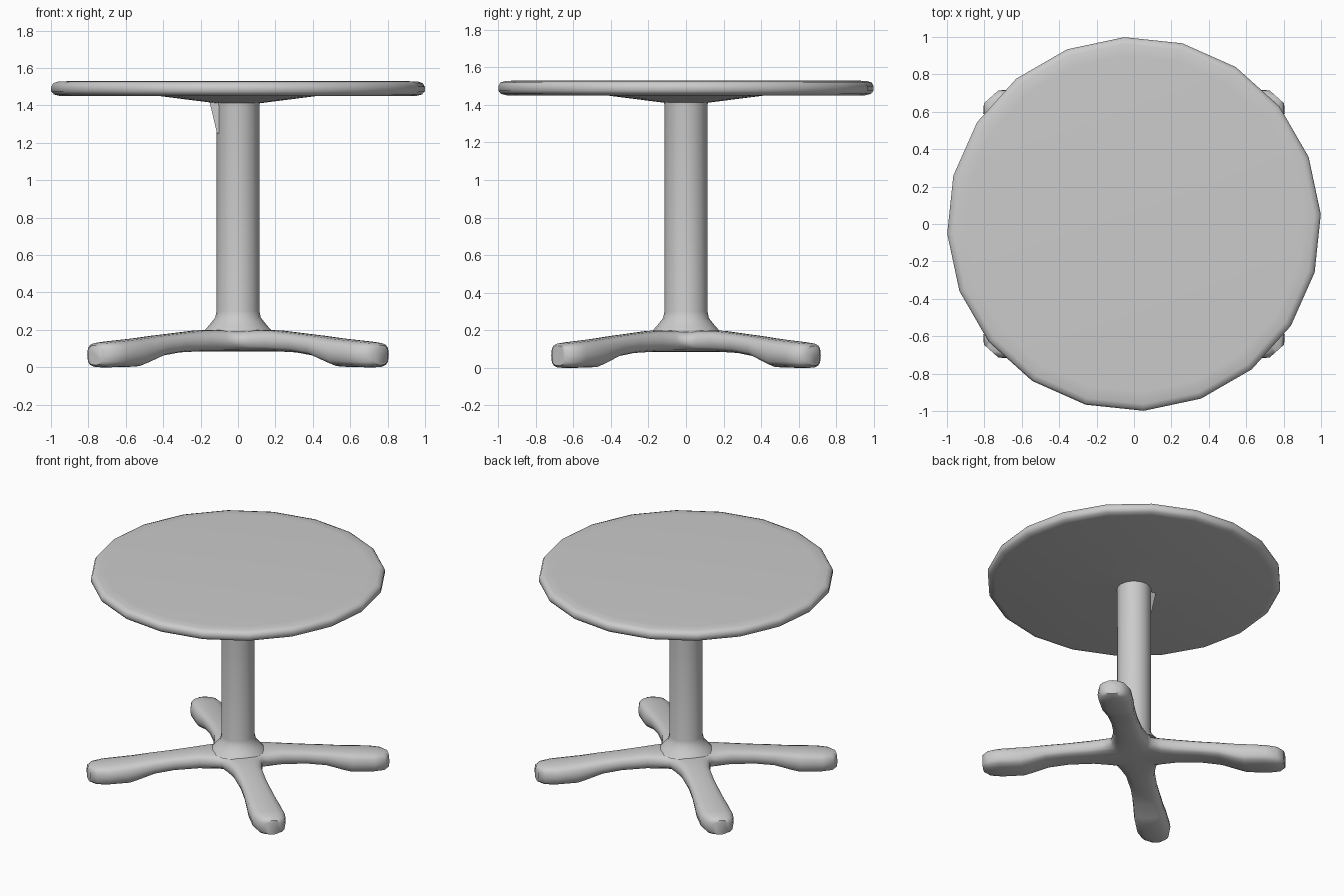
import bpy, bmesh
from math import sin, cos, pi, radians, copysign

if "Cube" in bpy.data.objects:
    bpy.data.objects.remove(bpy.data.objects["Cube"])


def finish(bm, name, angle=50):
    bmesh.ops.remove_doubles(bm, verts=bm.verts, dist=0.0005)
    bmesh.ops.recalc_face_normals(bm, faces=bm.faces)
    mesh = bpy.data.meshes.new(name)
    bm.to_mesh(mesh)
    bm.free()
    obj = bpy.data.objects.new(name, mesh)
    bpy.context.collection.objects.link(obj)
    bpy.ops.object.select_all(action='DESELECT')
    obj.select_set(True)
    bpy.context.view_layer.objects.active = obj
    bpy.ops.object.shade_smooth_by_angle(angle=radians(angle))
    return obj


def loft(bm, rings, cap_start=True, cap_end=True):
    loops = [[bm.verts.new(p) for p in ring] for ring in rings]
    n = len(loops[0])
    for a, b in zip(loops, loops[1:]):
        for i in range(n):
            j = (i + 1) % n
            bm.faces.new((a[i], a[j], b[j], b[i]))
    if cap_start:
        bm.faces.new(loops[0])
    if cap_end:
        bm.faces.new(loops[-1])


def turned(name, profile, sides, phase=0.0):
    bm = bmesh.new()
    angles = [radians(phase) + 2 * pi * i / sides for i in range(sides)]
    loft(bm, [[(r * cos(a), r * sin(a), z) for a in angles] for r, z in profile])
    return finish(bm, name)


# Round top with softened rim and shallow cone underneath
turned("table_top", [
    (0.90, 1.53), (0.965, 1.527), (0.99, 1.518), (1.0, 1.50), (1.0, 1.475),
    (0.985, 1.458), (0.95, 1.45), (0.42, 1.45), (0.12, 1.412)], 20, 3)

# Central column flaring into the base
turned("column", [
    (0.12, 1.43), (0.115, 1.40), (0.115, 0.30), (0.122, 0.265),
    (0.15, 0.23), (0.185, 0.19)], 16)

# Small bracket between column and top
bm = bmesh.new()
loft(bm, [[(-0.08, y, 1.43), (-0.155, y, 1.43), (-0.145, y, 1.39), (-0.112, y, 1.25),
           (-0.08, y, 1.25)] for y in (-0.05, 0.05)])
finish(bm, "top_bracket", 30)

# Four-legged foot: legs share their inner V-shaped ring along the crotch planes
SEG = 16
SQUASH_Y = 0.89


def section(w, top, bot):
    pts = []
    for i in range(SEG):
        a = 2 * pi * i / SEG
        c, s = cos(a), sin(a)
        v = 0.0 if abs(c) < 1e-6 else copysign(abs(c) ** 0.75, c) * w
        z = copysign(abs(s) ** 0.6, s) if abs(s) > 1e-6 else 0.0
        pts.append((v, (top + bot) / 2 + z * (top - bot) / 2))
    return pts


# distance along the leg, half width, top, underside
LEG = [(0.21, 0.127, 0.20, 0.085), (0.30, 0.105, 0.198, 0.085),
       (0.48, 0.097, 0.182, 0.078), (0.62, 0.102, 0.17, 0.06),
       (0.74, 0.11, 0.158, 0.02), (0.80, 0.117, 0.153, 0.003),
       (0.96, 0.122, 0.14, 0.0), (1.04, 0.10, 0.132, 0.0),
       (1.08, 0.055, 0.118, 0.012)]

bm = bmesh.new()
for k in range(4):
    a = pi / 4 + k * pi / 2

    def place(u, v, z):
        return (u * cos(a) - v * sin(a), SQUASH_Y * (u * sin(a) + v * cos(a)), z)

    rings = [[place(abs(v), v, z) for v, z in section(0.15, 0.20, 0.085)]]
    rings += [[place(u, v, z) for v, z in section(w, t, b)] for u, w, t, b in LEG]
    loft(bm, rings, cap_start=False)
finish(bm, "four_leg_base", 60)
